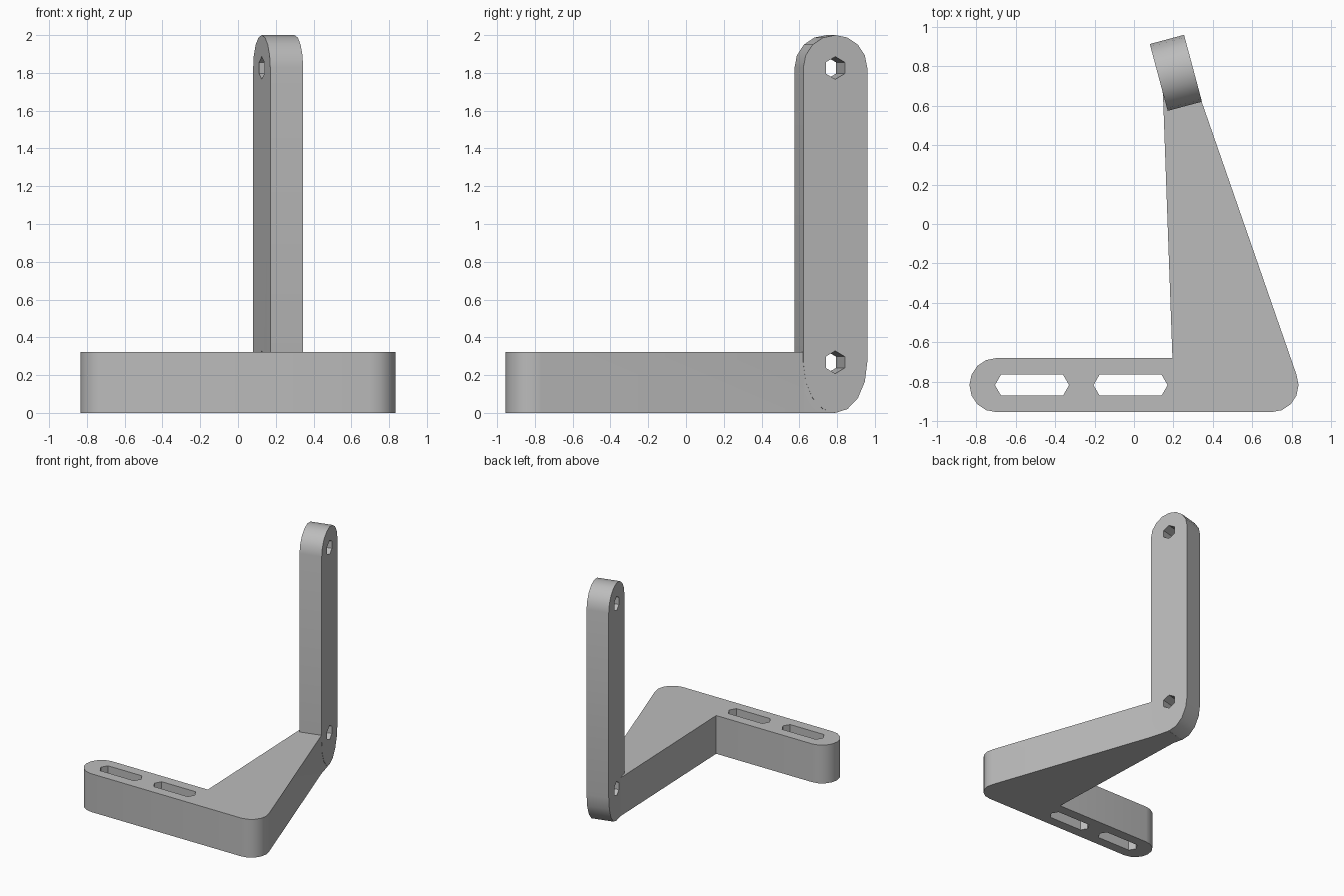
import bpy, bmesh
from math import sin, cos, radians
from mathutils import Vector

cube = bpy.data.objects.get("Cube")
if cube:
    bpy.data.objects.remove(cube, do_unlink=True)

grey = bpy.data.materials.new("plain grey")
grey.use_nodes = True
grey.diffuse_color = (0.5, 0.5, 0.5, 1)
grey.node_tree.nodes["Principled BSDF"].inputs["Base Color"].default_value = (0.5, 0.5, 0.5, 1)

X, Y, Z = Vector((1, 0, 0)), Vector((0, 1, 0)), Vector((0, 0, 1))


def arc(cx, cy, rx, ry, start, end, steps):
    """Points along an elliptical arc, angles in degrees."""
    angles = [radians(start + (end - start) * i / steps) for i in range(steps + 1)]
    return [(cx + rx * cos(a), cy + ry * sin(a)) for a in angles]


def prism(name, outline, origin, u, v, sweep):
    """Outline in the u, v plane, extruded along sweep."""
    bm = bmesh.new()
    face = bm.faces.new([bm.verts.new(origin + u * a + v * b) for a, b in outline])
    top = bmesh.ops.extrude_face_region(bm, geom=[face])["geom"]
    bmesh.ops.translate(bm, vec=sweep, verts=[g for g in top if isinstance(g, bmesh.types.BMVert)])
    bmesh.ops.recalc_face_normals(bm, faces=bm.faces)
    mesh = bpy.data.meshes.new(name)
    bm.to_mesh(mesh)
    bm.free()
    mesh.materials.append(grey)
    obj = bpy.data.objects.new(name, mesh)
    bpy.context.collection.objects.link(obj)
    return obj


def combine(target, other, operation):
    """Apply a boolean and discard the other object."""
    other.hide_render = True
    mod = target.modifiers.new("combine", 'BOOLEAN')
    mod.operation, mod.solver, mod.object = operation, 'EXACT', other
    bpy.context.view_layer.objects.active = target
    bpy.ops.object.modifier_apply(modifier=mod.name)
    bpy.data.objects.remove(other, do_unlink=True)


# Foot: slotted bar with a tapering arm running back to the upright
r, bar_x, bar_y = 0.1375, 0.6975, -0.8175
outline = arc(-bar_x, bar_y, r, r, 90, 270, 8)
outline += arc(bar_x, bar_y, r, r, -90, 22.5, 5)
outline += [(0.343, 0.622), (0.298, 0.787), (0.13, 0.743), (0.147, 0.66), (0.195, bar_y + r)]
bracket = prism("bracket", outline, Vector(), X, Y, Z * 0.322)

# Upright: round-ended post turned fifteen degrees
turn = radians(15)
along = Vector((sin(turn), -cos(turn), 0))
across = Vector((cos(turn), sin(turn), 0))
centre = Vector((0.2125, 0.767, 0))
half, thick, low, high = 0.1755, 0.18, 0.268, 1.826
profile = arc(0, high, half, 2 - high, 0, 180, 8) + arc(0, low, half, low, 180, 360, 8)
upright = prism("upright", profile, centre - across * thick / 2, along, Z, across * thick)
combine(bracket, upright, 'UNION')

# Bolt holes through the upright
for z in (low, high):
    hole = prism("bolt_hole", arc(0, z, 0.06, 0.06, 30, 330, 5),
                 centre - across * 0.2, along, Z, across * 0.4)
    combine(bracket, hole, 'DIFFERENCE')

# Slots through the bar
for x in (-0.5175, -0.0175):
    ends = arc(x + 0.127, bar_y, 0.061, 0.061, -60, 60, 2)
    ends += arc(x - 0.127, bar_y, 0.061, 0.061, 120, 240, 2)
    combine(bracket, prism("slot", ends, Z * -0.1, X, Y, Z * 0.6), 'DIFFERENCE')

# Smooth the rounded ends, keep the edges crisp
bpy.ops.object.select_all(action='DESELECT')
bracket.select_set(True)
bpy.context.view_layer.objects.active = bracket
bpy.ops.object.shade_smooth_by_angle(angle=radians(30))
